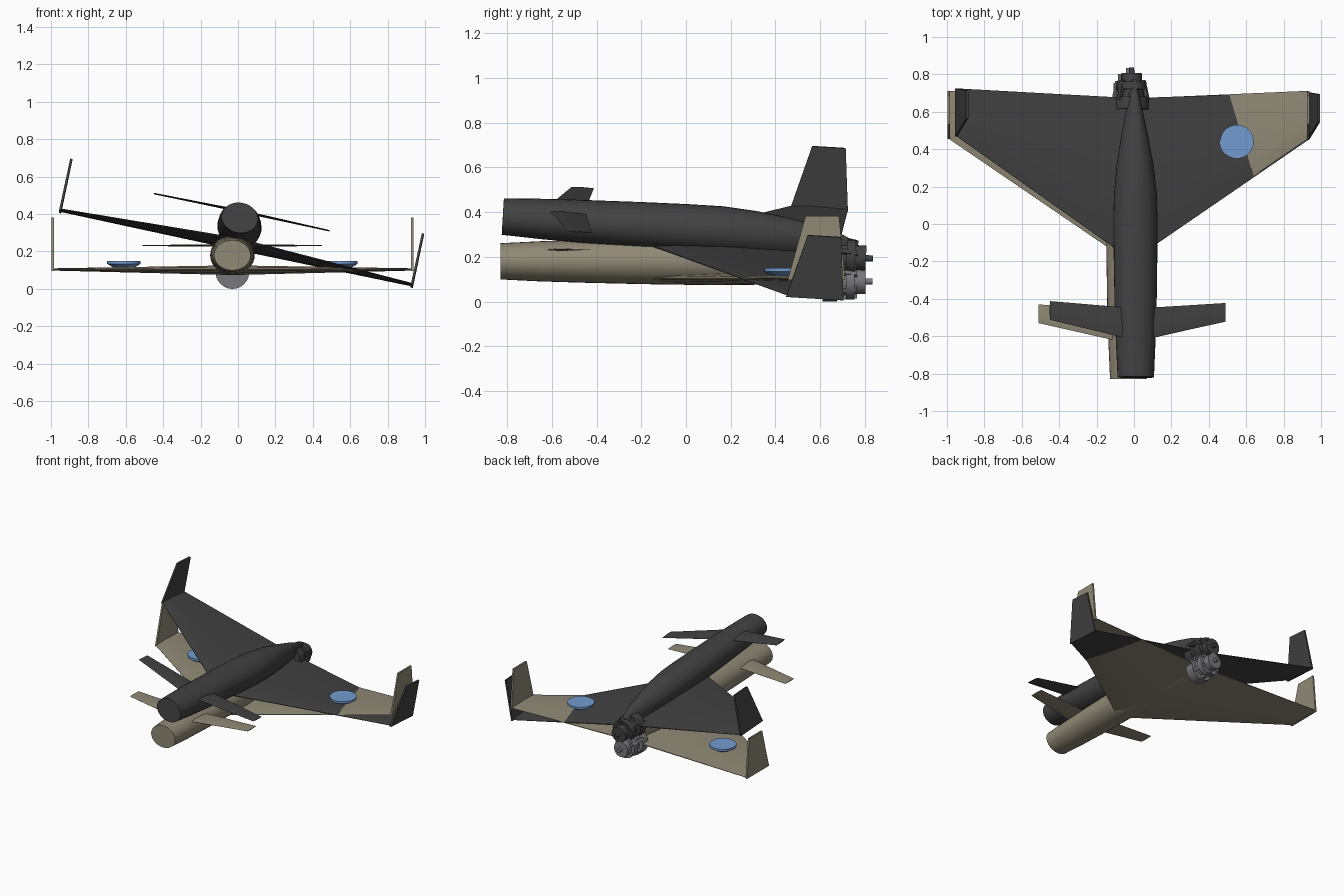
import bpy, math
from math import cos, sin, pi, radians
from mathutils import Matrix, Vector

if "Cube" in bpy.data.objects:
    bpy.data.objects.remove(bpy.data.objects["Cube"])


def material(name, rgb):
    m = bpy.data.materials.new(name)
    m.diffuse_color = (*rgb, 1)
    m.use_nodes = True
    m.node_tree.nodes["Principled BSDF"].inputs["Base Color"].default_value = m.diffuse_color
    return m


OLIVE = material("olive_drab", (0.28, 0.25, 0.18))
DARK = material("charcoal", (0.054, 0.054, 0.054))
BLUE = material("pale_blue", (0.17, 0.33, 0.63))
GREY = material("engine_grey", (0.19, 0.19, 0.205))


def loft(name, rings, mat, frame):
    """Skin a list of equal-length rings and cap both ends."""
    n = len(rings[0])
    verts = [Vector(p) for r in rings for p in r]
    faces = [tuple(range(n))[::-1],
             tuple(range((len(rings) - 1) * n, len(rings) * n))]
    for i in range(len(rings) - 1):
        for j in range(n):
            k = (j + 1) % n
            faces.append((i * n + j, i * n + k, (i + 1) * n + k, (i + 1) * n + j))
    me = bpy.data.meshes.new(name)
    me.from_pydata(verts, [], faces)
    me.materials.append(mat)
    me.polygons.foreach_set("use_smooth", [True] * len(me.polygons))
    me.set_sharp_from_angle(angle=radians(30))
    ob = bpy.data.objects.new(name, me)
    bpy.context.collection.objects.link(ob)
    ob.matrix_world = frame
    # consistent outward normals
    import bmesh
    bm = bmesh.new()
    bm.from_mesh(me)
    bmesh.ops.recalc_face_normals(bm, faces=bm.faces)
    bm.to_mesh(me)
    bm.free()
    return ob


def oval(y, rx, rz, z, n=32):
    return [(rx * cos(2 * pi * i / n), y, z + rz * sin(2 * pi * i / n)) for i in range(n)]


def foil(x, y0, y1, z, t):
    """Thin wing section from leading edge y0 to trailing edge y1."""
    c = y1 - y0
    top = [(0, 0.05), (0.12, 0.32), (0.4, 0.5), (0.75, 0.3), (1, 0.06)]
    loop = top + [(u, -v) for u, v in reversed(top)]
    return [(x, y0 + u * c, z + v * t) for u, v in loop]


def aircraft(tag, body, engine, frame, discs):
    # Local origin: wing centre, z = 0 on the wing plane
    # Fuselage: blunt nose, full middle, tapering tail (y, rx, rz, z)
    stations = [(-0.83, 0.098, 0.081, 0.080), (-0.65, 0.106, 0.090, 0.080),
                (-0.45, 0.113, 0.096, 0.080), (-0.2, 0.117, 0.102, 0.080),
                (0.0, 0.119, 0.105, 0.080), (0.15, 0.115, 0.105, 0.080),
                (0.3, 0.100, 0.099, 0.074), (0.45, 0.074, 0.086, 0.066),
                (0.6, 0.044, 0.064, 0.056), (0.7, 0.024, 0.042, 0.046),
                (0.75, 0.010, 0.020, 0.042)]
    loft(tag + "fuselage", [oval(*s) for s in stations], body, frame)

    # Delta wing
    loft(tag + "wing", [foil(-0.96, 0.455, 0.712, 0.004, 0.012),
                        foil(0, -0.2, 0.67, 0.0, 0.052),
                        foil(0.96, 0.455, 0.712, 0.004, 0.012)], body, frame)

    for side, s in (("left_", -1), ("right_", 1)):
        # Upright winglet at each tip
        def slab(z, y0, y1):
            return [(s * 0.955, y0, z), (s * 0.967, y0, z),
                    (s * 0.967, y1, z), (s * 0.955, y1, z)]
        loft(tag + side + "winglet",
             [slab(-0.004, 0.455, 0.712), slab(0.283, 0.535, 0.685)], body, frame)
        # Foreplane
        loft(tag + side + "foreplane",
             [foil(s * 0.06, -0.625, -0.46, 0.132, 0.012),
              foil(s * 0.48, -0.53, -0.43, 0.132, 0.006)], body, frame)
        # Shallow dish on the wing
        if discs:
            cx = s * 0.58
            rings = []
            for r, z in ((0.045, 0.008), (0.07, 0.022), (0.09, 0.034), (0.09, 0.049)):
                rings.append([(cx + r * cos(2 * pi * i / 32),
                               0.44 + r * sin(2 * pi * i / 32), z) for i in range(32)])
            loft(tag + side + "wing_disc", rings, BLUE, frame)

    # Engine: stepped drums along the thrust axis
    ez = -0.01
    drums = [("engine_mount", 0.61, 0.675, 0.090), ("engine_core", 0.66, 0.73, 0.062),
             ("engine_ring", 0.715, 0.755, 0.080), ("engine_rear", 0.75, 0.803, 0.056),
             ("engine_hub", 0.80, 0.835, 0.014)]
    for name, y0, y1, r in drums:
        loft(tag + name, [oval(y0, r, r, ez, 24), oval(y1, r, r, ez, 24)], engine, frame)
    # Small struts around the engine
    for i in range(6):
        a = 2 * pi * i / 6 + pi / 6

        def bar(y, r, h=0.010):
            c, q = cos(a), sin(a)
            return [(c * (r + u * h) - q * v * h, y, ez + q * (r + u * h) + c * v * h)
                    for u, v in ((-1, -1), (1, -1), (1, 1), (-1, 1))]
        loft(tag + "engine_strut_%d" % (i + 1), [bar(0.66, 0.088 if sin(a) > -0.4 else 0.076),
                                               bar(0.765, 0.066)], engine, frame)


# Lower aircraft sits level
level = Matrix.Translation((-0.03, 0, 0.1))
aircraft("lower_", OLIVE, GREY, level, True)

# Upper aircraft is banked, pitched and slightly yawed about the wing tips' midpoint
banked = (Matrix.Translation((-0.01, 0.553, 0.219))
          @ Matrix.Rotation(radians(12), 4, 'Y')
          @ Matrix.Rotation(radians(-3.4), 4, 'X')
          @ Matrix.Rotation(radians(-0.6), 4, 'Z')
          @ Matrix.Translation((0, -0.55, 0)))
aircraft("upper_", DARK, DARK, banked, False)
